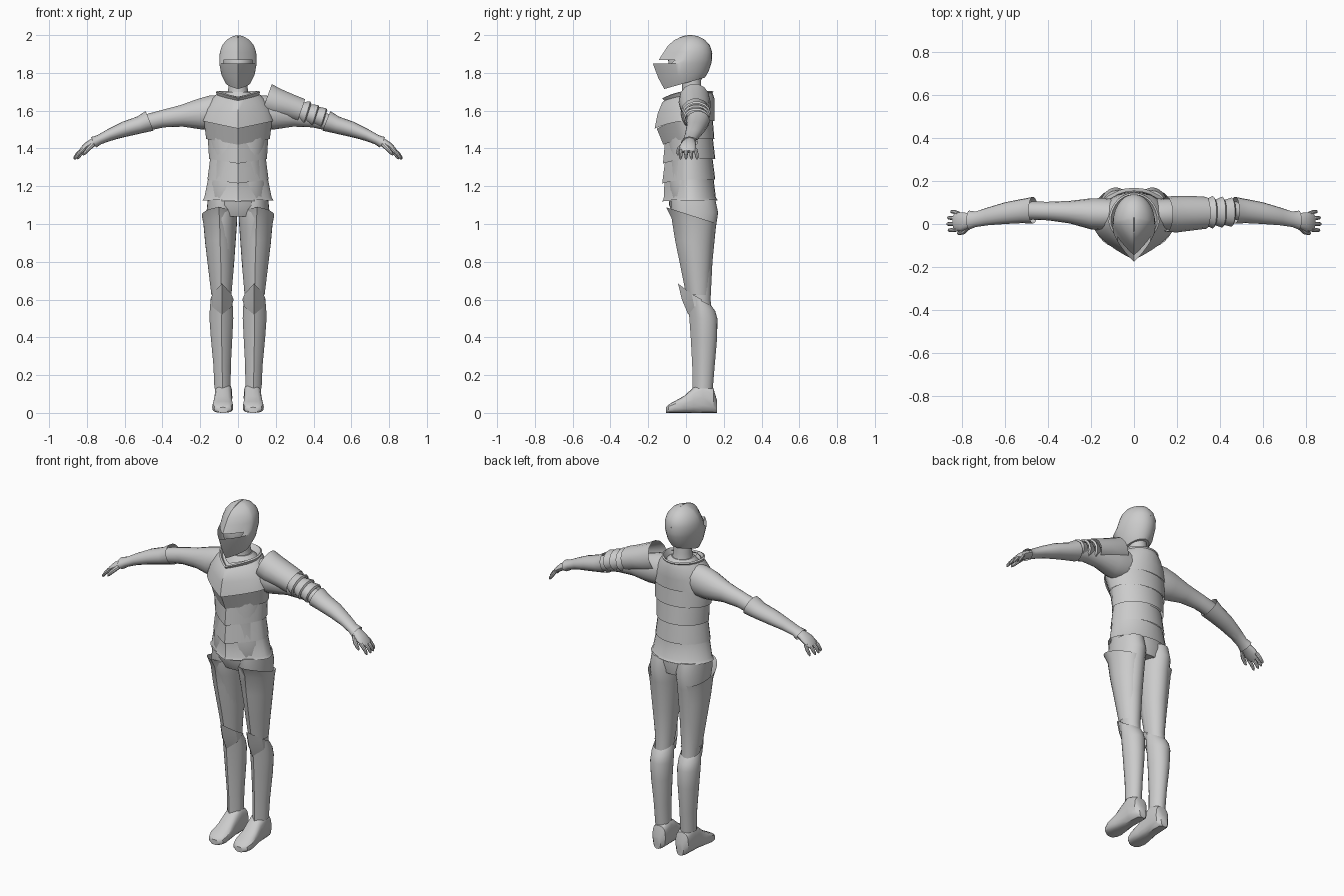
import bpy, bmesh, math
from mathutils import Vector

steel = bpy.data.materials.new("steel_grey")
steel.diffuse_color = (0.6, 0.6, 0.6, 1)


def finish(name, bm, angle=32):
    bmesh.ops.recalc_face_normals(bm, faces=bm.faces)
    me = bpy.data.meshes.new(name)
    bm.to_mesh(me)
    bm.free()
    ob = bpy.data.objects.new(name, me)
    bpy.context.collection.objects.link(ob)
    me.materials.append(steel)
    bpy.ops.object.select_all(action='DESELECT')
    ob.select_set(True)
    bpy.context.view_layer.objects.active = ob
    bpy.ops.object.shade_smooth_by_angle(angle=math.radians(angle))
    return ob


def loft(name, rings, caps=(True, True), skip=None):
    """Skin a list of point rings; skip removes faces by their centre."""
    bm = bmesh.new()
    vs = [[bm.verts.new(p) for p in r] for r in rings]
    n = len(vs[0])
    for a, b in zip(vs, vs[1:]):
        for i in range(n):
            j = (i + 1) % n
            q = (a[i], a[j], b[j], b[i])
            if skip and skip(sum((v.co for v in q), Vector()) / 4):
                continue
            bm.faces.new(q)
    for on, r in zip(caps, (vs[0], vs[-1])):
        if on:
            bm.faces.new(r)
    return finish(name, bm)


def section(z, xc, a, yf, yb, tilt=0, vee=0, k=0, n=28):
    """Level ring: half width a, y from yf to yb, k sharpens the front into a keel."""
    yc = yf + (yb - yf) * 0.5
    pts = []
    for i in range(n):
        t = 2 * math.pi * i / n - math.pi / 2
        u, w = math.cos(t), math.sin(t)
        zz = z
        if w < 0:
            w = -((1 - k) * -w + k * (1 - abs(u)))
            zz -= vee * (1 - abs(u))
        y = yc + w * (yb - yf) / 2
        pts.append(Vector((xc + a * u, y, zz + tilt * (y - yc))))
    return pts


def stack(name, rows, k=0, caps=(True, True), skip=None):
    return loft(name, [section(*r, k=k) for r in rows], caps, skip)


def limb(name, rows, s=1, n=16, caps=(True, True)):
    """Tube running outward along x: rows of x, y, z, y radius, z radius."""
    rings = []
    for i, (x, y, z, ry, rz) in enumerate(rows):
        p, q = rows[max(i - 1, 0)], rows[min(i + 1, len(rows) - 1)]
        d = Vector((q[0] - p[0], 0, q[2] - p[2])).normalized()
        up = Vector((-d.z, 0, d.x))
        ring = []
        for j in range(n):
            t = 2 * math.pi * j / n
            v = Vector((x, y, z)) + up * rz * math.sin(t) + Vector((0, ry * math.cos(t), 0))
            v.x *= s
            ring.append(v)
        rings.append(ring)
    return loft(name, rings, caps)


# Helmet with an open eye slit, the head behind it, and a crest ridge
stack("helmet", [
    (1.745, 0, .065, -.115, .10, .28), (1.79, 0, .088, -.146, .12, .14),
    (1.85, 0, .099, -.176, .134, .0), (1.868, 0, .099, -.145, .137, 0),
    (1.91, 0, .096, -.118, .138, 0), (1.945, 0, .084, -.095, .127, 0),
    (1.975, 0, .06, -.06, .10, 0), (1.993, 0, .03, -.015, .065, 0),
    (1.998, 0, .01, .01, .04, 0)], k=.6,
    skip=lambda c: 1.85 < c.z < 1.868 and c.y < -.06 and abs(c.x) < .07)
stack("head", [(1.76, 0, .05, -.07, .08), (1.80, 0, .075, -.085, .10),
               (1.87, 0, .085, -.095, .12), (1.93, 0, .07, -.07, .1),
               (1.97, 0, .035, -.02, .06)])
crest = []
for i in range(17):
    t = math.radians(12 + 128 * i / 16)
    c = Vector((0, math.cos(t), math.sin(t)))
    o = Vector((0, .02, 1.878))
    e = Vector((c.x, c.y * .121, c.z * .121))
    crest.append([o + e * .93 + Vector((-.007, 0, 0)), o + e * 1.01,
                  o + e * .93 + Vector((.007, 0, 0))])
loft("helmet_crest", crest)

# Neck and trunk beneath the plates
stack("neck", [(1.62, 0, .075, -.04, .11), (1.68, 0, .056, -.025, .09),
               (1.73, 0, .05, -.02, .08), (1.80, 0, .05, -.03, .08)])
stack("trunk", [(1.04, 0, .14, -.06, .14), (1.10, 0, .162, -.09, .15),
                (1.22, 0, .15, -.095, .14), (1.34, 0, .135, -.09, .135),
                (1.5, 0, .16, -.10, .13), (1.6, 0, .15, -.09, .135),
                (1.66, 0, .11, -.06, .13), (1.70, 0, .06, -.03, .09)])

# Overlapping torso bands with a centre keel
bands = {
    "chest_plate": [(1.545, 0, .188, -.166, .15, 0, .04), (1.61, 0, .17, -.15, .15, 0, .025),
                    (1.665, 0, .135, -.125, .15, 0, .02), (1.695, 0, .105, -.085, .14, 0, .02)],
    "rib_band": [(1.45, 0, .168, -.12, .15, 0, .03), (1.55, 0, .182, -.155, .142, 0, .045)],
    "upper_waist_band": [(1.345, 0, .153, -.122, .155, 0, .025), (1.455, 0, .16, -.112, .142, 0, .03)],
    "lower_waist_band": [(1.235, 0, .162, -.126, .155, 0, .02), (1.35, 0, .147, -.112, .14, 0, .025)],
    "hip_band": [(1.125, 0, .188, -.126, .168, 0, .005), (1.14, 0, .178, -.118, .158, 0, .005),
                 (1.24, 0, .158, -.114, .146, 0, .02)],
}
for name, rows in bands.items():
    stack(name, rows, k=.55, caps=(False, False))
stack("collar", [(1.655, 0, .10, -.085, .115, 0, .03), (1.70, 0, .118, -.125, .145, 0, .035),
                 (1.705, 0, .108, -.115, .138, 0, .035), (1.665, 0, .085, -.07, .10, 0, .03)],
      k=.5, caps=(False, False))

for s, side in ((-1, "right"), (1, "left")):
    x = .085 * s
    # Hip, thigh and calf under the armour
    stack(side + "_leg", [(.45, x, .048, .035, .145), (.60, x, .048, .02, .13),
                          (.8, x, .065, -.02, .14), (.98, x, .078, -.06, .158),
                          (1.06, x, .082, -.08, .17), (1.13, x, .075, -.08, .155)])
    # Thigh guard with a flared, sloping rim
    stack(side + "_thigh_guard", [
        (.625, .088 * s, .053, .0, .125, -.03), (.75, .09 * s, .066, -.025, .132, -.05),
        (.90, .095 * s, .079, -.058, .142, -.15), (1.0, .098 * s, .085, -.076, .15, -.26),
        (1.047, .102 * s, .09, -.106, .156, -.32)], k=.25, caps=(False, False))
    # Knee cap: two folded facets on a pointed outline
    bm = bmesh.new()
    top, mid, low = [bm.verts.new((x, yy, zz)) for yy, zz in
                     ((-.042, .685), (-.022, .60), (.012, .52))]
    for d in (-1, 1):
        p, q, r = [bm.verts.new((x + d * dx, yy, zz)) for dx, yy, zz in
                   ((.05, .03, .63), (.062, .085, .60), (.05, .045, .56))]
        bm.faces.new((top, mid, p))
        bm.faces.new((mid, low, r))
        bm.faces.new((mid, r, p))
        bm.faces.new((p, r, q))
    finish(side + "_knee_cap", bm, 15)
    # Shin guard with front ridge
    stack(side + "_shin_guard", [
        (.13, .082 * s, .043, .035, .142), (.25, .084 * s, .046, .033, .152),
        (.40, .087 * s, .057, .025, .165), (.50, .088 * s, .063, .018, .166),
        (.56, .088 * s, .061, .01, .155, -.3), (.60, .088 * s, .056, .005, .135, -.5)],
        k=.45, caps=(False, False))
    # Foot lofted from heel to toe: y, x centre, half width, height
    foot = []
    for y, xc, w, h in ((.163, .075, .022, .07), (.145, .075, .042, .13), (.09, .077, .047, .165),
                        (.04, .078, .046, .135), (-.01, .08, .051, .09),
                        (-.06, .081, .056, .062), (-.092, .08, .046, .045), (-.105, .08, .025, .03)):
        ring = []
        for j in range(16):
            t = 2 * math.pi * j / 16
            sq = lambda v: math.copysign(abs(v) ** .7, v)
            ring.append(Vector((s * (xc + w * sq(math.cos(t))), y,
                                max(0, h * (.5 + .5 * sq(math.sin(t)))))))
        foot.append(ring)
    loft(side + "_foot", foot)

    # Arm, forearm guard and hand
    limb(side + "_arm", [(.08, .045, 1.60, .07, .085), (.14, .045, 1.59, .075, .09),
                         (.20, .047, 1.582, .072, .082), (.30, .055, 1.572, .052, .057),
                         (.40, .06, 1.557, .043, .046), (.47, .062, 1.54, .042, .044),
                         (.60, .05, 1.50, .04, .036), (.75, .02, 1.44, .028, .022)], s)
    limb(side + "_forearm_guard", [(.468, .064, 1.546, .062, .056), (.52, .06, 1.525, .056, .046),
                                   (.60, .05, 1.502, .05, .041), (.68, .035, 1.472, .041, .031),
                                   (.735, .022, 1.446, .036, .026), (.765, .018, 1.432, .044, .031)],
         s, caps=(False, False))
    limb(side + "_hand", [(.74, .02, 1.442, .027, .02), (.77, .015, 1.43, .036, .022),
                          (.80, .01, 1.412, .044, .02), (.825, .01, 1.392, .042, .015),
                          (.835, .01, 1.382, .036, .01)], s)
    for i, (name, dx) in enumerate((("index", 0), ("middle", .006), ("ring", .002), ("little", -.012))):
        y = -.024 + i * .024
        limb(f"{side}_{name}_finger", [(.815, y, 1.398, .011, .011),
                                       (.842 + dx, y * 1.15, 1.374, .01, .01),
                                       (.858 + dx, y * 1.2, 1.352, .008, .008),
                                       (.862 + dx, y * 1.2, 1.343, .003, .003)], s, 8)
    limb(side + "_thumb", [(.765, -.012, 1.425, .013, .013), (.79, -.036, 1.40, .012, .012),
                           (.812, -.043, 1.375, .009, .009), (.82, -.043, 1.364, .003, .003)], s, 8)

# Shoulder armour, worn on the left arm only
limb("shoulder_guard", [(.15, .045, 1.66, .082, .088), (.20, .046, 1.642, .085, .08),
                        (.27, .05, 1.622, .08, .07), (.335, .052, 1.60, .074, .066)],
     n=14, caps=(False, False))
for i in range(3):
    x, z = .325 + i * .044, 1.60 - i * .013
    limb(f"arm_lame_{i + 1}", [(x, .053, z, .056, .05), (x + .04, .055, z - .012, .076 - i * .004, .064 - i * .005),
                               (x + .046, .055, z - .014, .066 - i * .004, .055 - i * .005)],
         n=14, caps=(False, False))
